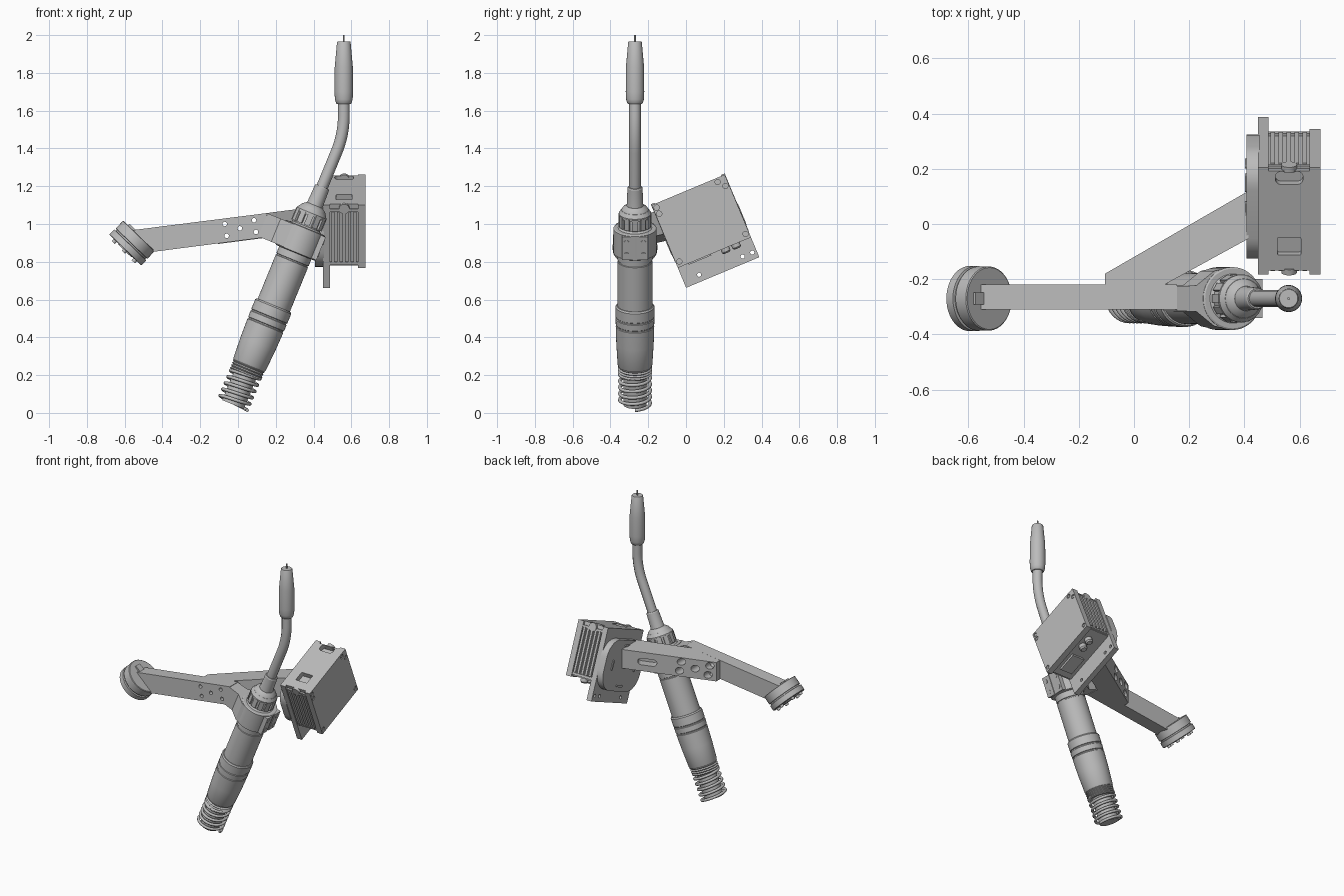
import bpy, bmesh, math
from mathutils import Matrix, Vector

if "Cube" in bpy.data.objects:
    bpy.data.objects.remove(bpy.data.objects["Cube"])

grey = bpy.data.materials.new("plain_grey")
grey.use_nodes = True
grey.diffuse_color = (0.5, 0.5, 0.5, 1)
grey.node_tree.nodes["Principled BSDF"].inputs["Base Color"].default_value = (0.5, 0.5, 0.5, 1)


def add(name, bm, mat=Matrix(), smooth=False):
    bm.transform(mat)
    bmesh.ops.recalc_face_normals(bm, faces=bm.faces)
    me = bpy.data.meshes.new(name)
    bm.to_mesh(me)
    bm.free()
    me.materials.append(grey)
    ob = bpy.data.objects.new(name, me)
    bpy.context.collection.objects.link(ob)
    if smooth:
        select(ob)
        bpy.ops.object.shade_smooth_by_angle(angle=math.radians(30))
    return ob


def select(ob):
    bpy.ops.object.select_all(action='DESELECT')
    ob.select_set(True)
    bpy.context.view_layer.objects.active = ob


def prism(name, pts, lo, hi, mat=Matrix(), smooth=False):
    """Extrude an xy outline along local z."""
    bm = bmesh.new()
    face = bm.faces.new([bm.verts.new((x, y, lo)) for x, y in pts])
    ext = bmesh.ops.extrude_face_region(bm, geom=[face])["geom"]
    bmesh.ops.translate(bm, vec=(0, 0, hi - lo), verts=[g for g in ext if isinstance(g, bmesh.types.BMVert)])
    return add(name, bm, mat, smooth)


def box(name, a, b, mat=Matrix()):
    return prism(name, [(a[0], a[1]), (b[0], a[1]), (b[0], b[1]), (a[0], b[1])], a[2], b[2], mat)


def lathe(name, prof, mat=Matrix(), seg=40):
    """Revolve (height, radius) points about local z."""
    bm = bmesh.new()
    rings = [[bm.verts.new((r * math.cos(k * math.tau / seg), r * math.sin(k * math.tau / seg), h))
              for k in range(seg)] for h, r in prof]
    for p, q in zip(rings, rings[1:]):
        for k in range(seg):
            bm.faces.new((p[k], p[k - 1], q[k - 1], q[k]))
    bm.faces.new(rings[0])
    bm.faces.new(rings[-1])
    return add(name, bm, mat, True)


def rounded(w, h, r, n=8):
    """Rounded rectangle outline."""
    pts = []
    for i, (sx, sy) in enumerate(((1, 1), (-1, 1), (-1, -1), (1, -1))):
        for k in range(n + 1):
            a = (i + k / n) * math.pi / 2
            pts.append((sx * (w / 2 - r) + r * math.cos(a), sy * (h / 2 - r) + r * math.sin(a)))
    return pts


def cut(target, cutter):
    cutter.hide_render = True
    mod = target.modifiers.new("cut", 'BOOLEAN')
    mod.operation, mod.object, mod.solver = 'DIFFERENCE', cutter, 'EXACT'
    select(target)
    bpy.ops.object.modifier_apply(modifier=mod.name)


def drop(cutter):
    bpy.data.objects.remove(cutter)


def wire(name, pts, radius, mat=Matrix()):
    cu = bpy.data.curves.new(name, 'CURVE')
    cu.dimensions, cu.bevel_depth, cu.bevel_resolution, cu.use_fill_caps = '3D', radius, 4, True
    sp = cu.splines.new('POLY')
    sp.points.add(len(pts) - 1)
    for p, co in zip(sp.points, pts):
        p.co = (*(mat @ Vector(co)), 1)
    sp.use_smooth = True
    cu.materials.append(grey)
    ob = bpy.data.objects.new(name, cu)
    bpy.context.collection.objects.link(ob)


T, R = Matrix.Translation, Matrix.Rotation
TY = -0.27

# Tilted torch body
torch = T((-0.03, TY, 0.035)) @ R(math.radians(22.3), 4, 'Y')
wire("end_spring", [(0.081 * math.cos(a), 0.081 * math.sin(a), 0.01 + 0.036 * a / math.tau)
                    for a in [i * math.tau / 32 for i in range(32 * 5 + 1)]], 0.009, torch)
lathe("spring_core", [(0.01, 0.062), (0.21, 0.062)], torch)
lathe("thread_rings", [(0.18 + 0.007 * i, 0.09 if i % 2 else 0.082) for i in range(9)], torch)
lathe("lower_sleeve", [(0.232, 0.088), (0.24, 0.092), (0.36, 0.099), (0.46, 0.102), (0.463, 0.098), (0.469, 0.098),
                       (0.472, 0.102), (0.505, 0.103), (0.508, 0.099), (0.514, 0.099), (0.517, 0.103),
                       (0.57, 0.103), (0.578, 0.097)], torch)
lathe("main_body", [(0.57, 0.092), (0.83, 0.092), (0.832, 0.088), (0.838, 0.088), (0.84, 0.092), (1.02, 0.092),
                    (1.03, 0.078), (1.11, 0.078), (1.135, 0.066), (1.15, 0.045)], torch)
for k in range(12):
    box("nut_rib", (0.065, -0.015, 1.035), (0.087, 0.015, 1.1), torch @ R(k * math.tau / 12, 4, 'Z'))
lathe("nut_ring", [(1.09, 0.086), (1.105, 0.086), (1.125, 0.072)], torch)
lathe("neck_collar", [(1.13, 0.048), (1.16, 0.043), (1.25, 0.04), (1.256, 0.036)], torch)

# Bent neck, nozzle and wire
start, bend, end = Vector((0.445, TY, 1.195)), Vector((0.56, TY, 1.475)), Vector((0.56, TY, 1.66))
b0, b2 = bend + (start - bend).normalized() * 0.1, bend + Vector((0, 0, 0.1))
curve = [b0 * (1 - s) ** 2 + bend * 2 * s * (1 - s) + b2 * s * s for s in [i / 12 for i in range(13)]]
wire("bent_neck", [start - (bend - start) * 0.1, *curve, end], 0.031)
lathe("nozzle", [(1.635, 0.036), (1.64, 0.041), (1.66, 0.047), (1.7, 0.049), (1.83, 0.048), (1.962, 0.036),
                 (1.967, 0.033)], T((0.56, TY, 0)))
lathe("tip_wire", [(1.95, 0.005), (2.0, 0.005)], T((0.56, TY, 0)), 12)

# Clamp around the torch
clamp = torch @ T((0, 0, 0.95))
side = [(-0.215, 0.045), (-0.14, 0.047), (-0.07, 0.1), (0, 0.114)]
prism("clamp_link", side + [(x, -y) for x, y in reversed(side)], -0.066, 0.066, clamp)
lathe("clamp_ring", [(-0.072, 0.108), (-0.068, 0.114), (0.068, 0.114), (0.072, 0.108)], clamp)
for s in (-1, 1):
    box("clamp_lug", (0.07, s * 0.008, -0.066), (0.118, s * 0.07, 0.066), clamp)
    for h in (-0.035, 0.035):
        lathe("clamp_bolt", [(0.1, 0.013), (0.121, 0.013)], clamp @ T((0, s * 0.045, h)) @ R(math.pi / 2, 4, 'Y'), 16)

# Straight arm and angled arm, sharing the same slope
to_xz = R(math.pi / 2, 4, 'X')
straight_arm = prism("straight_arm", [(-0.555, 0.968), (0.155, 1.058), (0.118, 0.926), (-0.455, 0.852)],
                     0.22, 0.31, to_xz)
slope = Matrix.Identity(4)
slope[2][0] = 0.13
angled_arm = prism("angled_arm", [(-0.105, -0.22), (-0.105, -0.18), (0.415, 0.12), (0.415, -0.053), (0.11, -0.22)],
                   0.908, 1.038, slope)
for x, z in ((-0.07, 1.0), (-0.06, 0.937), (0.01, 0.977), (0.085, 1.02), (0.095, 0.958)):
    hole = lathe("hole_cutter", [(-0.3, 0.012), (0.4, 0.012)], T((x, 0, z)) @ to_xz, 20)
    cut(straight_arm, hole)
    cut(angled_arm, hole)
    drop(hole)
    bore = lathe("bore_cutter", [(-0.3, 0.023), (0.195, 0.023)], T((x, 0, z)) @ to_xz, 24)
    cut(angled_arm, bore)
    drop(bore)
slot = prism("slot_cutter", rounded(0.12, 0.045, 0.022), -0.06, 0.06,
             T((0.27, 0.036, 1.008)) @ R(math.radians(30), 4, 'Z') @ R(math.radians(-6.5), 4, 'Y') @ to_xz)
cut(angled_arm, slot)
drop(slot)

# Round flange at the end of the straight arm
flange = T((-0.56, TY, 0.9)) @ R(math.radians(180 + 44), 4, 'Y')
lathe("flange", [(-0.052, 0.112), (-0.049, 0.116), (0.004, 0.116), (0.006, 0.109), (0.014, 0.109), (0.016, 0.118),
                 (0.05, 0.118), (0.053, 0.114)], flange, 48)
lathe("flange_boss", [(0.05, 0.05), (0.058, 0.05)], flange)
for k in range(6):
    lathe("flange_pin", [(0.05, 0.012), (0.068, 0.012)],
          flange @ R((k + 0.5) * math.tau / 6, 4, 'Z') @ T((0.085, 0, 0)), 14)
box("flange_key", (-0.02, -0.022, -0.062), (0.08, 0.022, -0.04), flange)

# Sensor housing: local x across, y along its width, z along its height
housing = T((0, 0.103, 0.962)) @ R(math.radians(22.7), 4, 'X')
to_yz = Matrix(((0, 0, 1, 0), (1, 0, 0, 0), (0, 1, 0, 0), (0, 0, 0, 1)))
prism("mount_pad", rounded(0.43, 0.33, 0.12), 0.408, 0.455, housing @ T((0, 0, 0.01)) @ to_yz, True)
back_plate = box("back_plate", (0.45, -0.21, -0.237), (0.487, 0.21, 0.237), housing)
for u in (-0.12, 0.13, 0.185):
    hole = lathe("plate_hole_cutter", [(0.4, 0.011), (0.5, 0.011)], housing @ T((0, u, -0.2)) @ to_yz, 18)
    cut(back_plate, hole)
    drop(hole)
front_plate = box("front_plate", (0.635, -0.21, -0.123), (0.675, 0.21, 0.237), housing)
core = box("housing_core", (0.48, -0.196, -0.115), (0.64, 0.196, 0.237), housing)
for u, w, h, r in ((0.168, 0.1, 0.05, 0.02), (-0.1, 0.085, 0.07, 0.006)):
    window = prism("window_cutter", rounded(w, h, r), 0.205, 0.26, housing @ T((0.562, u, 0)))
    cut(core, window)
    drop(window)
for s in (-1, 1):
    for k in range(5):
        x = 0.503 + 0.029 * k
        box("cooling_fin", (x - 0.008, s * 0.19, -0.09), (x + 0.008, s * 0.212, 0.2), housing)
    for z in (-0.1, 0.205):
        box("fin_rail", (0.487, s * 0.19, z - 0.008), (0.635, s * 0.206, z + 0.008), housing)
    lathe("side_tab", [(0.19, 0.028), (0.212, 0.028)],
          housing @ T((0.562, 0, 0.215)) @ R(-s * math.pi / 2, 4, 'X'), 24)
for u in (0.1, 0.16):
    lathe("connector", [(-0.15, 0.016), (-0.142, 0.024), (-0.11, 0.024)], housing @ T((0.59, u - 0.04, 0)), 24)
box("socket_cover", (0.52, -0.15, -0.13), (0.61, -0.02, -0.11), housing)

# Screws on both faces of the housing
for u, v in ((-0.19, 0.18), (-0.19, 0.215), (0.16, 0.215), (0.19, 0.18), (-0.19, -0.095), (0.19, -0.095)):
    bore = lathe("screw_cutter", [(0.667, 0.014), (0.7, 0.014)], housing @ T((0, u, v)) @ to_yz, 20)
    cut(front_plate, bore)
    drop(bore)
    lathe("screw_head", [(0.66, 0.009), (0.673, 0.009)], housing @ T((0, u, v)) @ to_yz, 16)
for k in range(4):
    mark = R(k * math.pi / 2, 4, 'Z') @ T((0.13, 0, 0))
    prism("pad_slot", rounded(0.014, 0.07, 0.007), 0.402, 0.41, housing @ T((0, 0, 0.01)) @ to_yz @ mark)
